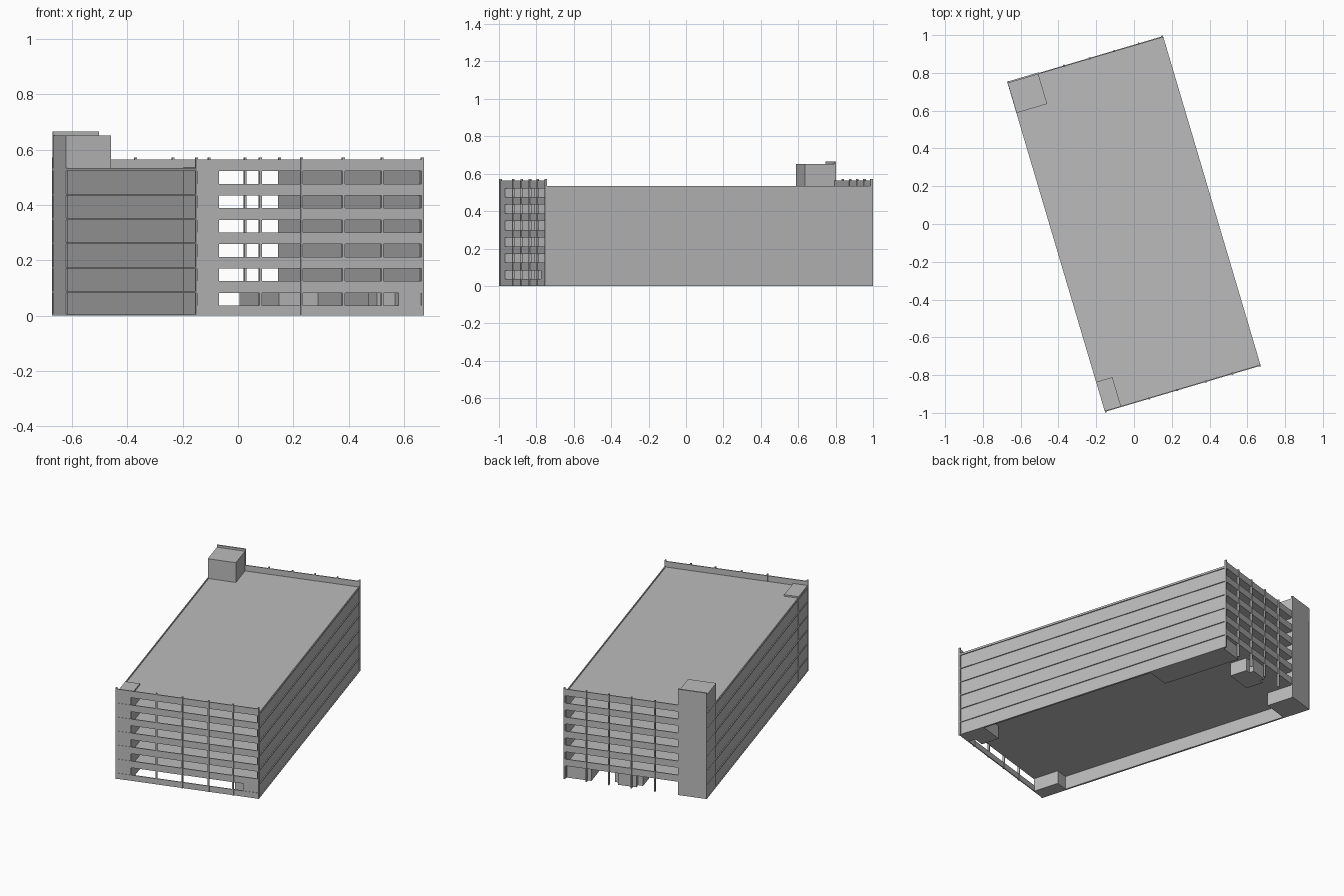
import bpy
import bmesh
from math import radians
from mathutils import Matrix

cube = bpy.data.objects.get("Cube")
if cube:
    bpy.data.objects.remove(cube, do_unlink=True)

# One concrete grey for the whole building
grey = bpy.data.materials.new("concrete_grey")
grey.use_nodes = True
COLOUR = (0.5, 0.5, 0.5, 1)
grey.diffuse_color = COLOUR
grey.node_tree.nodes["Principled BSDF"].inputs["Base Color"].default_value = COLOUR

W, L = 0.86, 1.82          # plan width and length
STOREY, FLOORS = 0.088, 6
ROOF = STOREY * FLOORS
SLAB, BAND, T, LEDGE = 0.006, 0.036, 0.006, 0.006
TURN = Matrix.Rotation(radians(16.5), 4, "Z") @ Matrix.Translation((-W / 2, -L / 2, 0))


def build(name, boxes):
    """Join boxes (u0, u1, v0, v1, z0, z1), measured from the front corner."""
    bm = bmesh.new()
    for u0, u1, v0, v1, z0, z1 in boxes:
        m = Matrix.Translation(((u0 + u1) / 2, (v0 + v1) / 2, (z0 + z1) / 2))
        m = m @ Matrix.Diagonal((u1 - u0, v1 - v0, z1 - z0, 1))
        bmesh.ops.create_cube(bm, size=1, matrix=TURN @ m)
    mesh = bpy.data.meshes.new(name)
    bm.to_mesh(mesh)
    bm.free()
    mesh.materials.append(grey)
    obj = bpy.data.objects.new(name, mesh)
    bpy.context.collection.objects.link(obj)
    return obj


levels = [STOREY * i for i in range(FLOORS + 1)]

# Floor slabs and roof; the ground storey has no floor
build("floor_slabs", [(0, W, T, L - T, z - SLAB, z) for z in levels[1:]])

# Long side walls, set back behind the slab edges
for name, u in (("right_wall", LEDGE), ("left_wall", W - LEDGE - T)):
    build(name, [(u, u + T, T, L - T, z, z + STOREY - SLAB) for z in levels[:-1]])
build("roof_kerbs", [(u, u + LEDGE, T, L - T, ROOF, ROOF + 0.006) for u in (0, W - LEDGE)])
build("base_sills", [(u, u + LEDGE, T, L - T, 0, 0.005) for u in (0, W - LEDGE)])

# Parapet bands of the open ends
build("front_bands", [(0, W, 0, T, max(z - SLAB, 0), z + BAND) for z in levels])
build("back_bands", [(0, W, L - T, L, z - SLAB, z + BAND) for z in levels[1:]])

# Slim columns standing proud of the bands
FIN = 0.008


def fins(name, places, v):
    build(name, [(u - FIN / 2, u + FIN / 2, v, v + 0.012, 0, ROOF + 0.044) for u in places])


fins("front_columns", [0.004, 0.245, 0.4, 0.558, 0.705, W - 0.004], -0.004)
fins("back_columns", [0.004, 0.313, 0.454, 0.59, 0.725, W - 0.004], L - 0.008)

# Stair towers at opposite ends of the right side
build("front_stair", [(0.003, 0.09, 0.002, 0.165, 0, ROOF + 0.01)])
build("back_stair_tower", [(0.001, 0.17, L - 0.17, L - 0.001, 0, 0.652)])
build("tower_back_wall", [(0, 0.174, L - T, L + 0.003, 0, 0.665)])

# Rooms on the ground storey
TOP = STOREY - SLAB
build("corner_room", [(0.767, W - T, 0.002, 0.06, 0, TOP), (0.7, W - T, 0.05, 0.165, 0, TOP)])
build("long_room", [(0.7, W - T, 1.3, L - 0.02, 0, TOP)])
build("entrance_room", [(0.4, 0.57, L - 0.16, L - 0.05, 0, TOP),
                        (0.43, 0.54, L - 0.06, L - 0.02, 0, TOP)])
